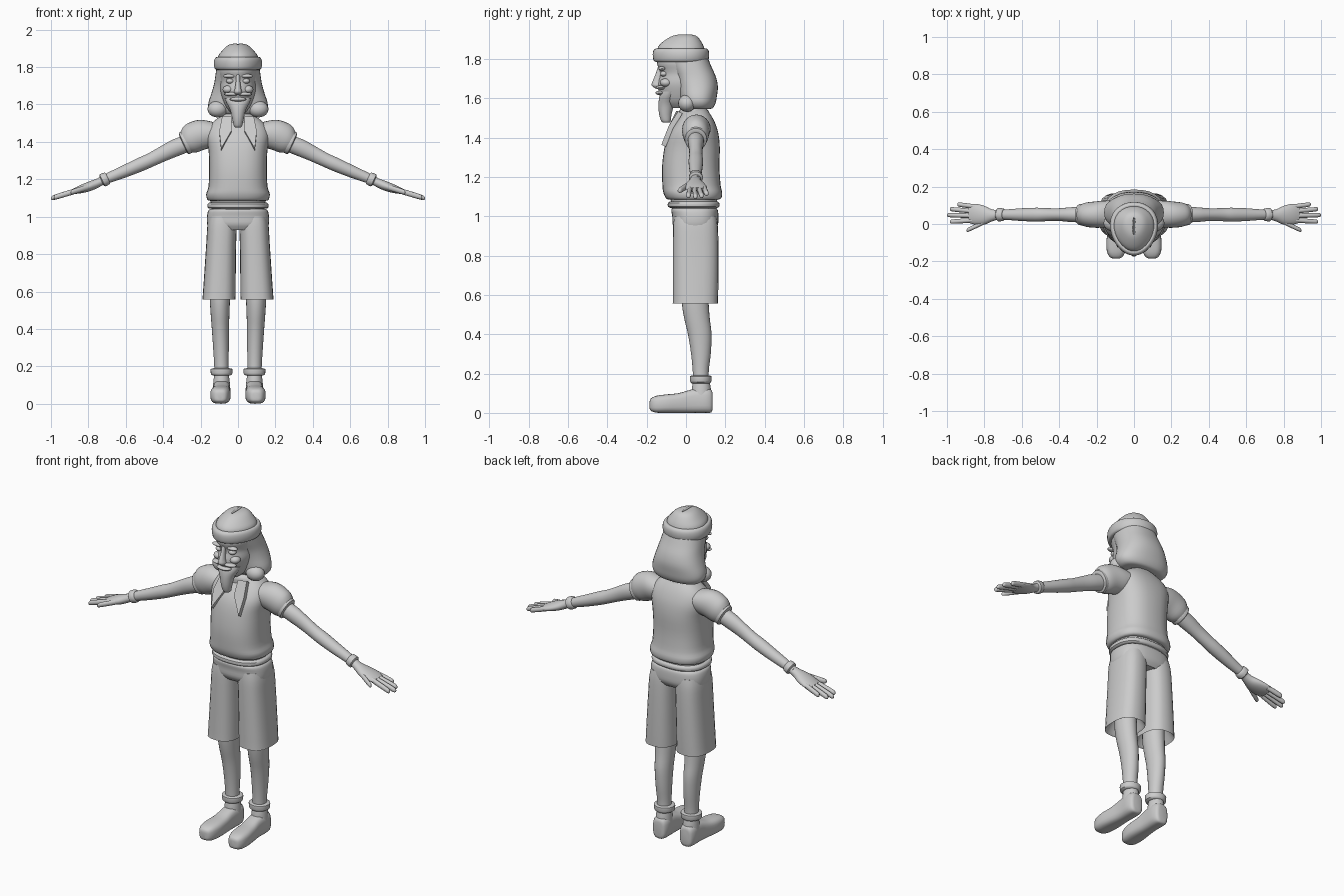
import bpy, bmesh, math
from mathutils import Vector

grey = bpy.data.materials.new("plain grey")
grey.diffuse_color = (0.6, 0.6, 0.6, 1)
X, Y, Z = Vector((1, 0, 0)), Vector((0, 1, 0)), Vector((0, 0, 1))


def finish(name, bm, mirror=False, angle=40):
    bmesh.ops.recalc_face_normals(bm, faces=bm.faces)
    me = bpy.data.meshes.new(name)
    bm.to_mesh(me)
    bm.free()
    me.materials.append(grey)
    ob = bpy.data.objects.new(name, me)
    bpy.context.collection.objects.link(ob)
    bpy.ops.object.select_all(action='DESELECT')
    ob.select_set(True)
    bpy.context.view_layer.objects.active = ob
    bpy.ops.object.shade_smooth_by_angle(angle=math.radians(angle))
    if mirror:
        ob.modifiers.new("mirror", 'MIRROR')
    return ob


def spline(rings, sub):
    out, n = [], len(rings)
    for i in range(n - 1):
        p = [rings[max(0, min(n - 1, i + k))] for k in (-1, 0, 1, 2)]
        for s in range(sub):
            t = s / sub
            out.append([0.5 * (2 * b + (c - a) * t + (2 * a - 5 * b + 4 * c - d) * t * t
                               + (3 * b - a - 3 * c + d) * t ** 3) for a, b, c, d in zip(*p)])
    return out + [list(rings[-1])]


def loft(name, rings, u=X, v=Y, n=24, sub=3, power=2.0, mirror=False, egg=0.0):
    """Skin rings (x, y, z, radius along u, radius along v)."""
    bm = bmesh.new()
    loops = []
    for x, y, z, ru, rv in spline(rings, sub):
        loop = []
        for k in range(n):
            a = math.tau * k / n
            c, s = math.cos(a), math.sin(a)
            cu = math.copysign(abs(c) ** (2 / power), c) * (1 + egg * s)
            sv = math.copysign(abs(s) ** (2 / power), s)
            loop.append(bm.verts.new(Vector((x, y, z)) + u * ru * cu + v * rv * sv))
        loops.append(loop)
    for a, b in zip(loops, loops[1:]):
        for k in range(n):
            bm.faces.new((a[k], a[(k + 1) % n], b[(k + 1) % n], b[k]))
    bm.faces.new(loops[0])
    bm.faces.new(loops[-1])
    return finish(name, bm, mirror)


def span(z, x, y0, y1):
    """Horizontal ring from half width and front/back limits."""
    return (0, (y0 + y1) / 2, z, x, (y1 - y0) / 2)


def ball(name, c, r, mirror=False):
    bm = bmesh.new()
    bmesh.ops.create_uvsphere(bm, u_segments=20, v_segments=12, radius=1)
    for w in bm.verts:
        w.co = Vector([w.co[i] * r[i] + c[i] for i in range(3)])
    return finish(name, bm, mirror)


# Shirt and waist
loft("shirt", [span(1.085, .145, -.08, .15), span(1.09, .163, -.10, .178), span(1.12, .17, -.115, .184),
               span(1.16, .158, -.12, .176), span(1.25, .154, -.122, .17), span(1.35, .157, -.11, .172),
               span(1.42, .168, -.09, .165), span(1.47, .16, -.06, .15), span(1.51, .13, -.03, .13),
               span(1.545, .08, -.01, .105)], n=32, power=2.5)
loft("neck", [span(1.5, .055, -.01, .09), span(1.6, .05, -.03, .08)])
loft("waist", [span(1.02, .14, -.07, .155), span(1.10, .15, -.08, .16)], n=32, sub=1, power=2.4)
loft("belt", [span(1.043, .152, -.08, .16), span(1.05, .163, -.092, .17), span(1.068, .163, -.092, .17),
              span(1.076, .152, -.08, .16)], n=32, sub=2, power=2.4)

# Collar flaps on the chest
bm = bmesh.new()
pts = [(.035, -.05, 1.535), (.035, -.088, 1.46), (.09, -.125, 1.365), (.1, -.088, 1.46), (.085, -.04, 1.535)]
face = bm.faces.new([bm.verts.new(p) for p in pts])
ext = bmesh.ops.extrude_face_region(bm, geom=[face])
for w in ext["geom"]:
    if isinstance(w, bmesh.types.BMVert):
        w.co += Vector((0, .022, -.012))
finish("collar_flap", bm, True, 30)
loft("collar_band", [span(1.50, .12, -.035, .125), span(1.535, .095, -.035, .115), span(1.55, .075, -.02, .10)])

# Shorts
loft("shorts_seat", [span(.93, .155, -.05, .145), span(.96, .165, -.068, .163), span(1.0, .166, -.07, .165),
                     span(1.03, .16, -.075, .162), span(1.04, .15, -.07, .155)], n=32, power=2.6)
loft("shorts_leg", [(.1, .045, .64, .05, .07), (.102, .047, .575, .08, .104), (.102, .047, .56, .088, .114),
                    (.101, .048, .57, .088, .115), (.096, .049, .7, .084, .116), (.09, .049, .85, .08, .116),
                    (.085, .048, .95, .079, .114), (.08, .047, 1.0, .075, .108)], power=2.6, mirror=True)

# Legs, ankle cuffs and shoes
loft("leg", [(.098, .045, .66, .055, .066), (.097, .047, .56, .054, .068), (.096, .056, .48, .05, .065),
             (.094, .07, .4, .046, .06), (.091, .076, .3, .042, .05), (.089, .075, .2, .038, .04),
             (.088, .078, .1, .038, .042)], mirror=True)
loft("ankle_cuff", [(.088, .075, .15, .042, .045), (.088, .075, .157, .056, .053), (.088, .075, .172, .058, .055),
                    (.088, .075, .186, .058, .055), (.088, .075, .19, .042, .045)], sub=2, mirror=True)
loft("shoe", [(.096, -.185, .04, .012, .018), (.096, -.178, .042, .032, .032), (.096, -.15, .044, .048, .043),
              (.094, -.1, .047, .054, .047), (.091, -.04, .05, .05, .05), (.089, .01, .057, .046, .057),
              (.088, .05, .062, .046, .062), (.088, .1, .064, .047, .064), (.088, .128, .06, .038, .058),
              (.088, .135, .06, .025, .04)], v=Z, power=3, mirror=True)
loft("ankle", [(.088, .078, .09, .046, .05), (.088, .078, .125, .043, .048), (.088, .078, .16, .038, .042)],
     mirror=True)

# Sleeves, arms, wrists and palms
ARM = Vector((.42, 0, .91))
loft("sleeve", [(.1, .055, 1.45, .07, .06), (.16, .053, 1.445, .072, .08), (.21, .05, 1.435, .07, .082),
                (.255, .05, 1.415, .065, .078), (.28, .05, 1.4, .055, .062), (.286, .05, 1.397, .05, .054)],
     u=Y, v=ARM, mirror=True)
loft("sleeve_cuff", [(.268, .05, 1.402, .046, .05), (.272, .05, 1.4, .056, .063), (.29, .05, 1.391, .056, .062),
                     (.294, .05, 1.389, .044, .046)], u=Y, v=ARM, sub=2, mirror=True)
loft("arm", [(.25, .05, 1.4, .042, .045), (.33, .05, 1.37, .04, .046), (.4, .05, 1.337, .034, .041),
             (.47, .05, 1.302, .035, .037), (.52, .05, 1.28, .037, .037), (.6, .05, 1.245, .034, .033),
             (.68, .05, 1.212, .028, .028), (.74, .05, 1.186, .025, .022)], u=Y, v=ARM, mirror=True)
loft("wrist_cuff", [(.695, .05, 1.207, .026, .026), (.7, .05, 1.205, .033, .034), (.725, .05, 1.194, .036, .035),
                    (.73, .05, 1.192, .026, .024)], u=Y, v=ARM, sub=2, mirror=True)
loft("palm", [(.72, .05, 1.194, .024, .02), (.76, .046, 1.176, .032, .024), (.8, .047, 1.16, .05, .025),
              (.845, .052, 1.145, .056, .021), (.88, .055, 1.134, .05, .014)], u=Y, v=ARM, mirror=True)

# Fingers and thumb
for name, (x0, y0), (x1, y1) in (("little_finger", (.85, .093), (.945, .105)),
                                 ("ring_finger", (.86, .068), (.985, .08)),
                                 ("middle_finger", (.86, .044), (1.0, .048)),
                                 ("index_finger", (.86, .02), (.985, .012)),
                                 ("thumb", (.79, .015), (.895, -.035))):
    def at(t):
        x = x0 + (x1 - x0) * t
        return x, y0 + (y1 - y0) * t, 1.14 - .3 * (x - .86)
    loft(name, [(*at(0), .012, .015), (*at(.5), .0125, .015), (*at(.88), .0115, .014), (*at(.97), .009, .01),
                (*at(1), .004, .004)], u=Y, v=Z, n=12, sub=2, mirror=True)

# Face
loft("face", [span(1.55, .03, -.08, .03), span(1.585, .062, -.122, .06), span(1.64, .085, -.14, .08),
              span(1.68, .094, -.142, .08), span(1.72, .094, -.132, .08), span(1.745, .097, -.136, .08),
              span(1.78, .104, -.148, .09), span(1.82, .1, -.14, .09)], egg=.15)
loft("nose", [(0, -.125, 1.76, .012, .018), (0, -.136, 1.72, .012, .02), (0, -.145, 1.685, .017, .026),
              (0, -.146, 1.665, .022, .028), (0, -.142, 1.65, .01, .012)], n=16)
ball("cheek", (.052, -.102, 1.68), (.03, .03, .022), True)
ball("brow", (.045, -.122, 1.752), (.036, .018, .011), True)
ball("eyelid", (.042, -.112, 1.725), (.022, .02, .014), True)
ball("moustache", (.034, -.128, 1.655), (.042, .025, .011), True)
ball("lower_lip", (0, -.13, 1.628), (.045, .025, .012))

# Beard
loft("beard", [(0, -.1, 1.478, .014, .015), (0, -.102, 1.484, .022, .024), (0, -.105, 1.52, .03, .032),
               (0, -.1, 1.57, .042, .04), (0, -.09, 1.61, .062, .045), (0, -.08, 1.635, .072, .045)])

# Hair with a full lower edge
loft("hair", [span(1.545, .1, .02, .11), span(1.55, .135, -.005, .135), span(1.575, .157, -.025, .15),
              span(1.61, .158, -.035, .157), span(1.66, .142, -.045, .162), span(1.71, .128, -.06, .152),
              span(1.76, .12, -.085, .13), span(1.81, .113, -.11, .11)], n=32, power=2.3)
ball("front_lock", (.11, .005, 1.575), (.053, .045, .044), True)

# Cap: rolled brim and crown with a crease
loft("cap_brim", [span(1.785, .108, -.145, .1), span(1.79, .122, -.163, .112), span(1.815, .128, -.169, .118),
                  span(1.84, .125, -.167, .116), span(1.853, .115, -.155, .105), span(1.85, .1, -.14, .09)],
     n=32, egg=.14)
crown = loft("cap_crown", [span(1.83, .108, -.148, .1), span(1.86, .104, -.143, .092), span(1.885, .086, -.122, .08),
                           span(1.91, .062, -.085, .062), span(1.922, .04, -.055, .042),
                           span(1.926, .015, -.025, .015)], n=32, egg=.16)
slot = loft("crease_cutter", [(0, -.012, 1.905, .003, .045), (0, -.012, 1.95, .014, .055)], sub=1, n=12)
slot.hide_render = True
slot.hide_viewport = True
cut = crown.modifiers.new("crease", 'BOOLEAN')
cut.object = slot
cut.operation = 'DIFFERENCE'
